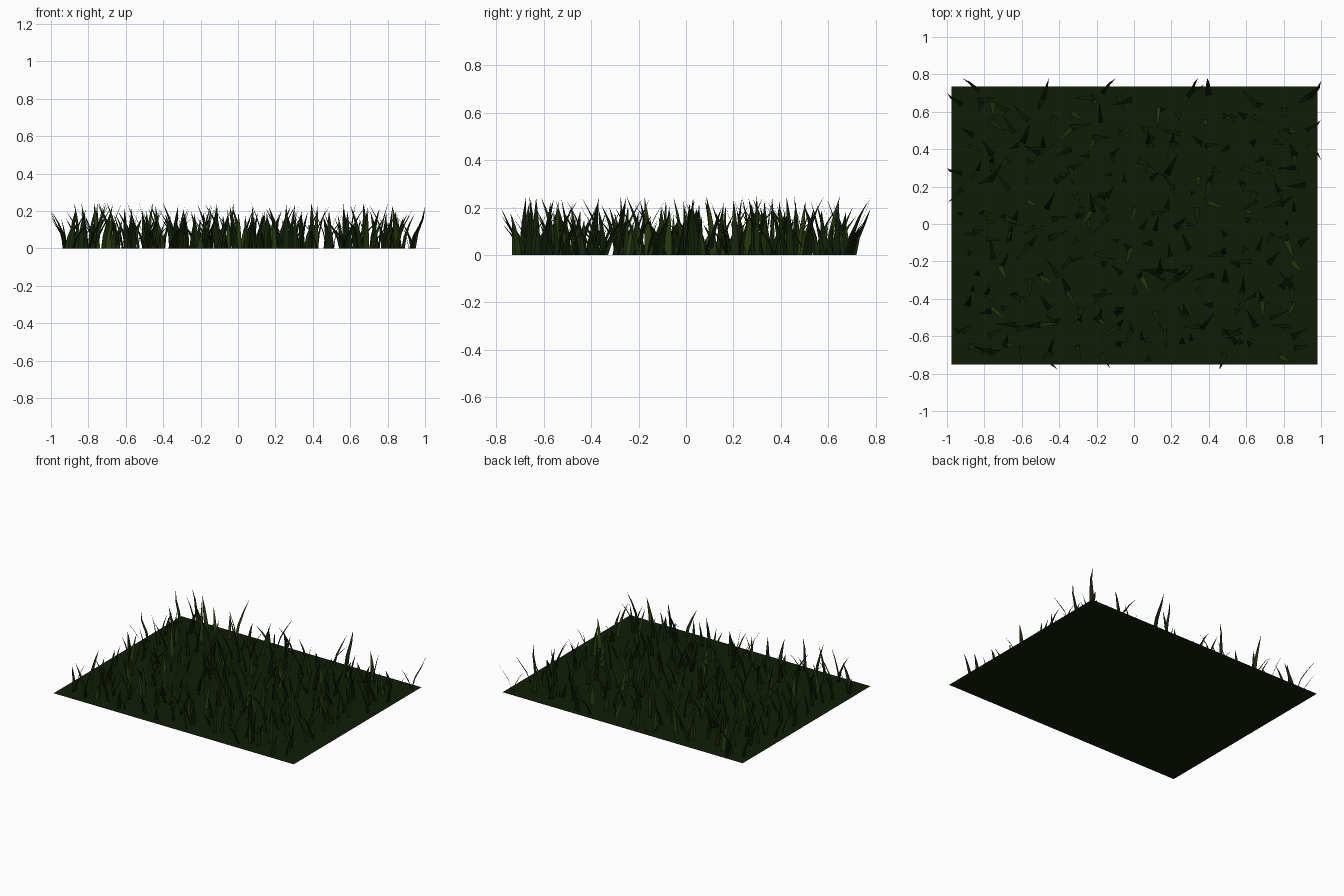
import bpy, bmesh, math, random
from mathutils import Vector

if "Cube" in bpy.data.objects:
    bpy.data.objects.remove(bpy.data.objects["Cube"])

random.seed(11)


def material(name, rgb):
    m = bpy.data.materials.new(name)
    m.diffuse_color = (*rgb, 1)
    m.use_nodes = True
    m.node_tree.nodes["Principled BSDF"].inputs["Base Color"].default_value = m.diffuse_color
    return m


def make_object(name, bm, mats):
    me = bpy.data.meshes.new(name)
    bm.to_mesh(me)
    bm.free()
    for m in mats:
        me.materials.append(m)
    ob = bpy.data.objects.new(name, me)
    bpy.context.collection.objects.link(ob)
    return ob


# Flat soil patch
bm = bmesh.new()
bm.faces.new([bm.verts.new((x, y, 0)) for x, y in
              ((-.977, -.752), (.981, -.752), (.981, .735), (-.977, .735))])
make_object("ground", bm, [material("dark_turf", (.005, .012, .002))])


def blade(bm, x, y, height, lean, heading, width, mat):
    """Tapered strip that bends outwards along its heading and ends in a point."""
    out = Vector((math.cos(heading), math.sin(heading), 0))
    side = Vector((-out.y, out.x, 0)) * width / 2
    rows = []
    for t, w in ((0, 1), (.35, .85), (.7, .5)):
        c = Vector((x, y, height * t)) + out * lean * t ** 1.6
        rows.append((bm.verts.new(c - side * w), bm.verts.new(c + side * w)))
    tip = Vector((x, y, height)) + out * lean
    tip.x = max(-1, min(1, tip.x))
    tip.y = max(-.78, min(.78, tip.y))
    tip = bm.verts.new(tip)
    faces = [bm.faces.new((a[0], a[1], b[1], b[0])) for a, b in zip(rows, rows[1:])]
    faces.append(bm.faces.new((rows[-1][0], rows[-1][1], tip)))
    for f in faces:
        f.material_index = mat
        f.smooth = True


# Scattered blades, singly and in small pairs
bm = bmesh.new()
cols, rows = 17, 13
for i in range(cols):
    for j in range(rows):
        x = -.93 + 1.86 * (i + random.random()) / cols
        y = -.72 + 1.41 * (j + random.random()) / rows
        a = random.uniform(0, math.tau)
        for k in range(random.choice((1, 1, 2))):
            blade(bm, x + random.uniform(-.012, .012), y + random.uniform(-.012, .012),
                  random.uniform(.12, .25), random.uniform(.02, .12),
                  a + k * random.uniform(1.5, 3.5), random.uniform(.022, .036),
                  random.choice((0, 0, 1)))

# Edge blades that overhang the patch
for x, y, a in ((-.92, .27, 2.9), (-.92, .64, 2.6), (.92, .5, .5), (.93, .42, -.7),
                (-.83, .71, 2.4), (.3, .69, 1.2), (-.17, .70, .9), (-.48, -.70, -.9)):
    blade(bm, x, y, .2, .12, a, .022, 0)
make_object("grass_blades", bm, [material("blade_dark", (.007, .016, .003)),
                                 material("blade_light", (.019, .036, .004))])
